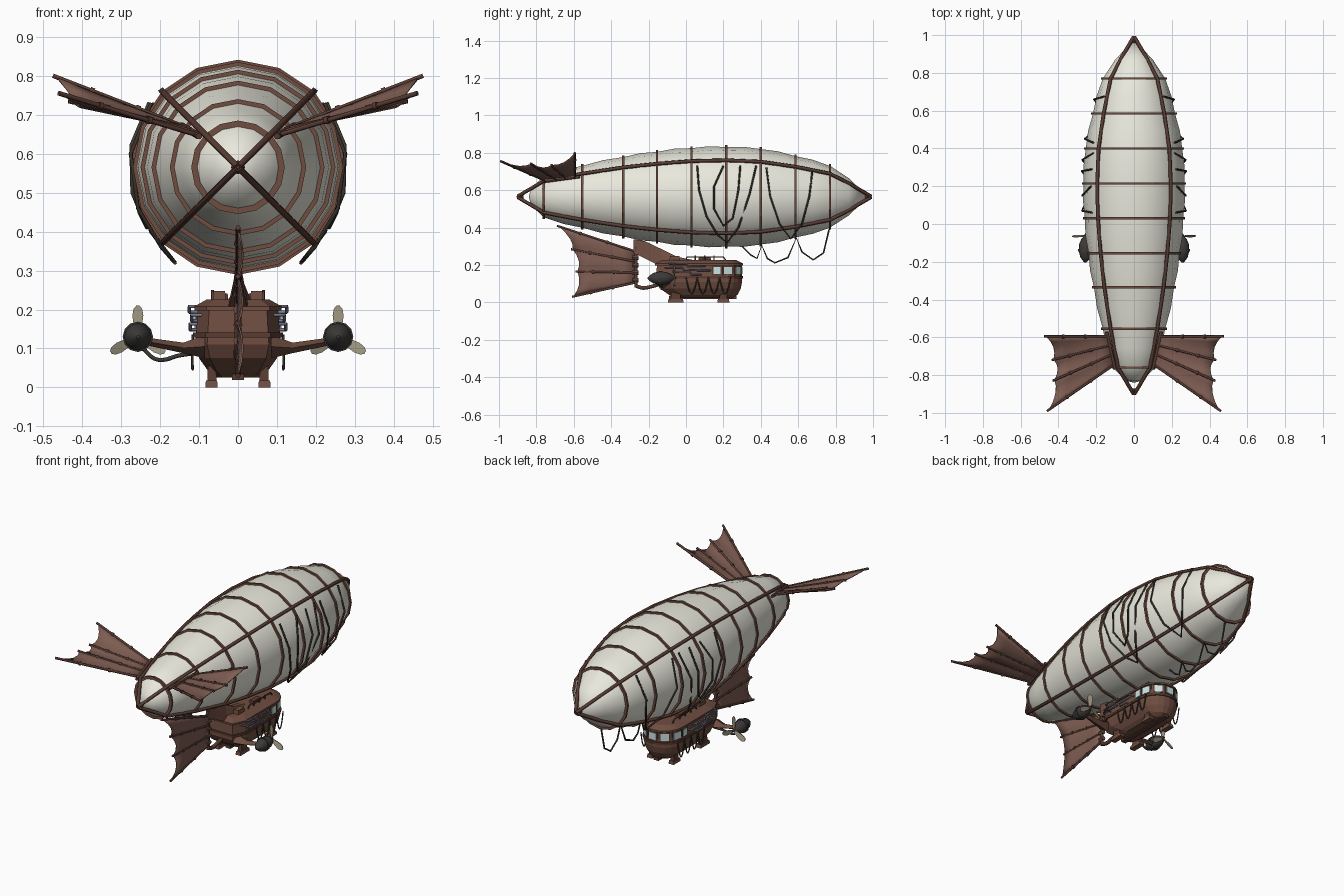
import bpy, bmesh, math
from mathutils import Vector

if "Cube" in bpy.data.objects:
    bpy.data.objects.remove(bpy.data.objects["Cube"])

def mat(name, *rgb):
    m = bpy.data.materials.new(name)
    m.diffuse_color = (*rgb, 1)
    m.use_nodes = True
    m.node_tree.nodes["Principled BSDF"].inputs["Base Color"].default_value = m.diffuse_color
    return m

CREAM = mat("canvas", .82, .81, .72)
WOOD = mat("wood", .16, .075, .052)
DARKWOOD = mat("dark_wood", .1, .045, .033)
CLOTH = mat("fin_cloth", .21, .11, .085)
IRON = mat("iron", .045, .042, .04)
ROPE = mat("rope", .05, .042, .032)
PIPE = mat("pipe", .2, .22, .3)
BLADE = mat("blade", .35, .31, .22)
GLASS = mat("glass", .6, .78, .78)
ZC = .565  # height of the balloon axis

def mesh(name, verts, faces, m, smooth=None):
    me = bpy.data.meshes.new(name)
    me.from_pydata([tuple(v) for v in verts], [], faces)
    bm = bmesh.new()
    bm.from_mesh(me)
    bmesh.ops.remove_doubles(bm, verts=bm.verts, dist=1e-5)
    bmesh.ops.recalc_face_normals(bm, faces=bm.faces)
    bm.to_mesh(me)
    bm.free()
    me.materials.append(m)
    o = bpy.data.objects.new(name, me)
    bpy.context.collection.objects.link(o)
    if smooth:
        bpy.ops.object.select_all(action='DESELECT')
        o.select_set(True)
        bpy.context.view_layer.objects.active = o
        bpy.ops.object.shade_smooth_by_angle(angle=math.radians(smooth))
    return o

def loft(name, rings, m, smooth=None, caps=True, closed=False):
    n, k = len(rings[0]), len(rings)
    verts = [v for r in rings for v in r]
    faces = [(i * n + j, i * n + (j + 1) % n, (i + 1) % k * n + (j + 1) % n, (i + 1) % k * n + j)
             for i in range(k if closed else k - 1) for j in range(n)]
    if caps and not closed:
        faces += [tuple(range(n)), tuple(range((k - 1) * n, k * n))]
    return mesh(name, verts, faces, m, smooth)

def lathe(name, prof, c, n, m, smooth=None, closed=False):
    """Revolve (y, radius) points about an axis along y."""
    rings = [[(c[0] + r * math.sin(2 * math.pi * j / n), c[1] + y, c[2] + r * math.cos(2 * math.pi * j / n))
              for j in range(n)] for y, r in prof]
    return loft(name, rings, m, smooth, True, closed)

def tube(name, pts, r, m, spline='POLY', res=1):
    cu = bpy.data.curves.new(name, 'CURVE')
    cu.dimensions = '3D'
    cu.bevel_depth, cu.bevel_resolution, cu.resolution_u = r, res, 4
    cu.use_fill_caps = True
    sp = cu.splines.new(spline)
    sp.points.add(len(pts) - 1)
    for p, q in zip(sp.points, pts):
        p.co = (*q, 1)
    if spline == 'NURBS':
        sp.order_u, sp.use_endpoint_u = 3, True
    cu.materials.append(m)
    o = bpy.data.objects.new(name, cu)
    bpy.context.collection.objects.link(o)
    return o

def box(name, c, size, m, taper=1, rot=0):
    x, y, z = (s / 2 for s in size)
    ca, sa = math.cos(rot), math.sin(rot)
    rings = []
    for dz, t in ((-z, 1), (z, taper)):
        rings.append([(c[0] + (a * ca - b * sa) * t, c[1] + (a * sa + b * ca) * t, c[2] + dz)
                      for a, b in ((-x, -y), (x, -y), (x, y), (-x, y))])
    return loft(name, rings, m)

# Balloon canvas, gently billowing between the hoops
HOOPS = [(-.76, .12), (-.555, .175), (-.335, .222), (-.155, .25), (.03, .27), (.215, .276),
         (.4, .265), (.585, .227), (.77, .175)]
prof = [(-.84, 0), (-.83, .045)]
for (y0, r0), (y1, r1) in zip(HOOPS, HOOPS[1:]):
    prof += [(y0, r0 - .01), ((y0 + y1) / 2, (r0 + r1) / 2 - .003)]
prof += [(.77, .165), (.87, .1), (.975, 0)]
lathe("balloon_canvas", prof, (0, 0, ZC), 16, CREAM, 50)

# Wooden hoops and four long ribs
for i, (y, r) in enumerate(HOOPS):
    lathe(f"hoop_{i}", [(y - .006, r - .018), (y - .006, r), (y + .006, r), (y + .006, r - .018)],
          (0, 0, ZC), 16, WOOD, closed=True)
D = math.sqrt(.5)
path = [(-.9, .003)] + HOOPS + [(.88, .094), (.99, .003)]
for sx in (-1, 1):
    for sz in (-1, 1):
        tube("long_rib", [(sx * r * D, y, ZC + sz * r * D) for y, r in path], .01, DARKWOOD, res=0)
lathe("tail_tip", [(-.905, .004), (-.885, .018), (-.87, .014)], (0, 0, ZC), 8, DARKWOOD)
lathe("nose_tip", [(.955, .016), (.97, .02), (.993, .004)], (0, 0, ZC), 8, DARKWOOD)

# Ribbed cloth fins: sagging cloth between straight spars
def cloth_fin(name, spars, sag):
    spars = [(Vector(a), Vector(b)) for a, b in spars]
    cols, sub, nu = [], 4, 5
    for i in range(len(spars) - 1):
        for k in range(sub + (i == len(spars) - 2)):
            t = k / sub
            w = 4 * t * (1 - t)
            a, b = (spars[i][e].lerp(spars[i + 1][e], t) for e in (0, 1))
            cols.append([a.lerp(b, u / nu * (.97 - .06 * w)) + Vector(sag) * w * u / nu for u in range(nu + 1)])
    n = nu + 1
    faces = [(i * n + j, i * n + j + 1, i * n + n + j + 1, i * n + n + j)
             for i in range(len(cols) - 1) for j in range(nu)]
    o = mesh(name + "_cloth", [v for c in cols for v in c], faces, CLOTH, 40)
    mod = o.modifiers.new("thickness", 'SOLIDIFY')
    mod.thickness, mod.offset = .005, 0
    for a, b in spars:
        tube(name + "_spar", [a, b], .0065, DARKWOOD)
        for t in (.35, .7):
            p = a.lerp(b, t)
            d = (b - a).normalized() * .006
            tube(name + "_binding", [p - d, p + d], .01, DARKWOOD)

for s in (-1, 1):
    cloth_fin("upper_fin", [((s * .14, -.595, .67), (s * .475, -.595, .8)),
                            ((s * .12, -.64, .662), (s * .435, -.72, .735)),
                            ((s * .115, -.69, .656), (s * .43, -.83, .742)),
                            ((s * .105, -.745, .648), (s * .46, -.99, .755))], (0, 0, -.012))
    tube("upper_fin_root", [(s * .145, -.57, .672), (s * .1, -.77, .645)], .009, DARKWOOD)
cloth_fin("rudder", [((0, -.275, .275), (0, -.69, .41)), ((0, -.275, .22), (0, -.615, .285)),
                     ((0, -.275, .16), (0, -.59, .165)), ((0, -.275, .105), (0, -.61, .03))], (.012, 0, 0))
tube("rudder_post", [(0, -.268, .08), (0, -.268, .3)], .009, DARKWOOD)
for z in (.12, .16, .2, .24):
    lathe("rudder_hinge", [(-.285, .012), (-.255, .012)], (0, 0, z), 8, WOOD)
tube("rudder_arm", [(0, -.268, .09), (0, -.24, .075), (0, -.2, .08), (0, -.13, .1)], .011, DARKWOOD, 'NURBS')

# Gondola: stacked plan outlines with a round bow
def plan(w, yb, yf, z):
    side = min(.19, yf - .06)
    right = [(w * .72, yb), (w, yb + .07)]
    right += [(w * math.cos(a), side + (yf - side) * math.sin(a)) for a in (math.pi / 10 * k for k in range(6))]
    return [(x, y, z) for x, y in right] + [(-x, y, z) for x, y in right[-2::-1]]

LAYERS = [(.055, -.06, .25, .025), (.075, -.09, .275, .04), (.1, -.14, .293, .075), (.11, -.16, .3, .11),
          (.107, -.16, .3, .145), (.103, -.155, .296, .2)]
loft("gondola_hull", [plan(w, a, b, z) for w, a, b, z in LAYERS], WOOD)
loft("gondola_roof", [plan(.112, -.165, .305, .198), plan(.112, -.165, .305, .208), plan(.08, -.13, .27, .226)], WOOD)
loft("gondola_belt", [plan(.115, -.165, .306, .128), plan(.115, -.165, .306, .141)], DARKWOOD)
box("keel_beam", (0, .09, .027), (.03, .36, .016), DARKWOOD)

# Bow windows with frames
for k in range(-2, 3):
    a = math.pi / 2 + k * math.pi / 5
    c = (.101 * math.cos(a), .19 + .105 * math.sin(a), .17)
    box("window_frame", c, (.056, .008, .05), DARKWOOD, rot=a - math.pi / 2)
    c = (.104 * math.cos(a), .19 + .108 * math.sin(a), .17)
    box("bow_window", c, (.044, .008, .038), GLASS, rot=a - math.pi / 2)
for s in (-1, 1):
    box("side_window_frame", (s * .105, .165, .17), (.008, .05, .05), DARKWOOD)
    box("side_window", (s * .108, .165, .17), (.008, .038, .038), GLASS)

# Sloping tail spine above the cabin
spine = [(.05, .2, .225, .05), (-.05, .2, .245, .042), (-.13, .19, .285, .03), (-.22, .235, .328, .016), (-.28, .265, .338, .008)]
loft("tail_spine", [[(-w, y, a), (w, y, a), (w * .3, y, b), (-w * .3, y, b)] for y, a, b, w in spine], WOOD)

# Roof fittings and rail
for s in (-1, 1):
    tube("roof_rail", [(s * .065, 0, .222), (s * .065, .005, .243), (s * .065, .2, .243), (s * .065, .215, .222)], .004, DARKWOOD)
    for y in (.05, .1, .15):
        tube("rail_post", [(s * .065, y, .215), (s * .065, y, .25)], .004, DARKWOOD)
    box("roof_chest", (s * .048, -.06, .23), (.035, .06, .036), WOOD, .85)
    box("roof_crate", (s * .04, .1, .23), (.03, .07, .022), DARKWOOD, .9)
    # steam pipes along the cabin wall
    for x, z, y0, y1 in ((.125, .208, -.09, .1), (.119, .186, -.11, .13), (.123, .163, -.07, .08)):
        tube("steam_pipe", [(s * .09, y0, z), (s * x, y0, z), (s * x, y0 + .09, z), (s * x, y0 + .1, z - .015),
                            (s * x, y1, z - .015), (s * .09, y1, z - .015)], .0045, PIPE)
    # ropes swagged on the cabin side
    for y in (.0, .06, .12, .18):
        tube("cabin_rope", [(s * .116, y, .135), (s * .118, y + .01, .08), (s * .116, y + .03, .035),
                            (s * .118, y + .05, .08), (s * .116, y + .06, .135)], .0035, ROPE, 'NURBS')
    # landing feet
    for y, l in ((-.055, .085), (.2, .065)):
        box("landing_pad", (s * .068, y, .009), (.032, l, .018), WOOD, .9)
        box("landing_leg", (s * .067, y, .035), (.024, l * .65, .04), DARKWOOD, .85)

# Engine pods on swept arms, three-bladed propellers
for s in (-1, 1):
    arm = [(.085, .075, .135, .05), (.14, .088, .115, .03), (.235, .108, .128, .016)]
    loft("engine_arm", [[(s * x, -.125 - w, (a + b) / 2), (s * x, -.125, a), (s * x, -.125 + w, (a + b) / 2),
                         (s * x, -.125, b)] for x, a, b, w in arm], WOOD)
    c = (s * .257, 0, .13)
    lathe("engine_pod", [(-.205, .004), (-.195, .014), (-.175, .028), (-.14, .036), (-.105, .033), (-.08, .022),
                         (-.07, .012), (-.05, .003)], c, 12, IRON, 40)
    lathe("pod_band", [(-.145, .03), (-.145, .039), (-.132, .039), (-.132, .03)], c, 12, IRON, closed=True)
    for k in range(3):
        a = math.radians(90 + 120 * k)
        u, v = Vector((math.cos(a), 0, math.sin(a))), Vector((-math.sin(a), .35, math.cos(a)))
        o = Vector((c[0], -.064, c[2]))
        rings = [[o + u * r + v * w + Vector((0, .002, 0)), o + u * r - v * w + Vector((0, .002, 0)),
                  o + u * r - v * w - Vector((0, .002, 0)), o + u * r + v * w - Vector((0, .002, 0))]
                 for r, w in ((.005, .006), (.03, .011), (.055, .014), (.072, .011), (.08, .004))]
        loft("propeller_blade", rings, BLADE)
tube("fuel_hose", [(-.25, -.13, .11), (-.225, -.13, .075), (-.19, -.13, .068), (-.15, -.12, .085), (-.1, -.11, .088)],
     .006, IRON, 'NURBS')

# Mooring ropes hanging over the balloon sides
def radius(y):
    for (a, ra), (b, rb) in zip(path, path[1:]):
        if a <= y <= b:
            return ra + (rb - ra) * (y - a) / (b - a)

LOOPS = [[(.06, .73), (.07, .6), (.11, .46), (.17, .36), (.22, .32), (.28, .4), (.34, .58), (.375, .73)],
         [(.2, .73), (.15, .62), (.15, .5), (.2, .41), (.25, .45), (.28, .6), (.29, .73)],
         [(.43, .72), (.45, .57), (.5, .42), (.56, .34), (.62, .42), (.66, .57), (.675, .7)]]
for s in (-1, 1):
    for L in LOOPS:
        pts = []
        for y, z in L:
            r, h = radius(y) + .006, z - ZC
            x = math.sqrt(max(r * r - h * h, 0)) if h > 0 else r - .12 * h * h / .06
            pts.append((s * x, y, z))
        tube("side_rope", pts, .005, ROPE)
tube("belly_rope", [(0, .3, .3), (0, .345, .255), (0, .38, .235), (0, .405, .305), (0, .435, .235), (0, .475, .212),
                    (0, .545, .24), (0, .59, .345), (0, .62, .27), (0, .68, .228), (0, .735, .265), (0, .765, .39)], .005, ROPE)
